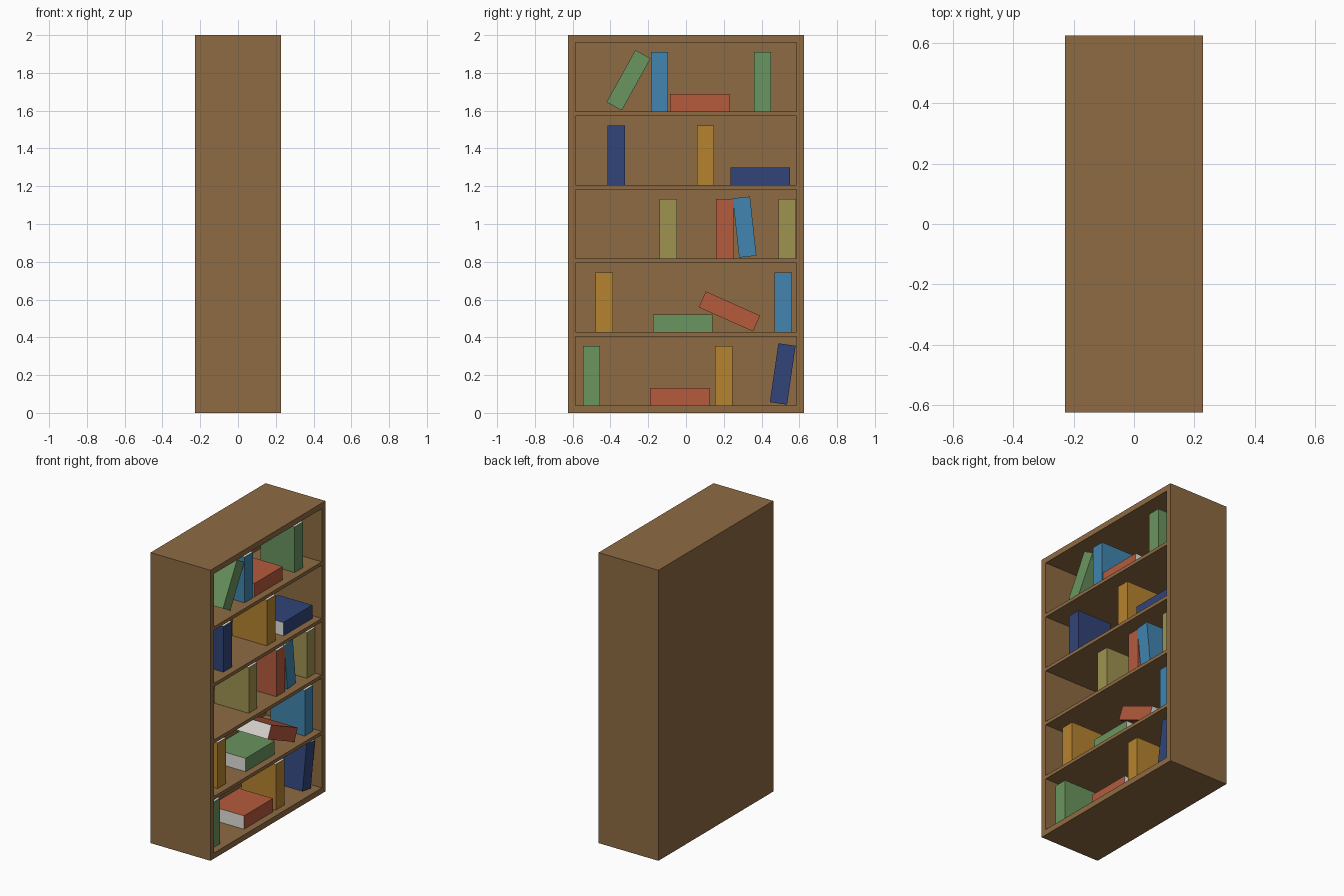
import bpy, bmesh
from math import radians
from mathutils import Matrix, Vector

if "Cube" in bpy.data.objects:
    bpy.data.objects.remove(bpy.data.objects["Cube"])

HX, HY, H = 0.228, 0.625, 2.0        # case half depth, half width, height
WALL, SHELF, BACK = 0.039, 0.0235, 0.03
ROWS = 5
CELL = (H - 2 * WALL - (ROWS - 1) * SHELF) / ROWS
THICK, TALL, DEEP, SPINE_X = 0.092, 0.315, 0.26, 0.18


def material(name, rgb):
    m = bpy.data.materials.new(name)
    m.diffuse_color = [(c / 255) ** 2.2 for c in rgb] + [1]
    m.use_nodes = True
    m.node_tree.nodes["Principled BSDF"].inputs["Base Color"].default_value = m.diffuse_color
    return m


MATS = {n: material(n, c) for n, c in {
    "wood": (140, 106, 68), "pages": (228, 225, 218), "green": (105, 147, 95),
    "blue": (67, 132, 174), "red": (180, 91, 63), "navy": (52, 70, 120),
    "gold": (180, 130, 50), "olive": (157, 145, 81)}.items()}


def add_object(name, bm, mats):
    me = bpy.data.meshes.new(name)
    bm.to_mesh(me)
    bm.free()
    for m in mats:
        me.materials.append(MATS[m])
    ob = bpy.data.objects.new(name, me)
    bpy.context.collection.objects.link(ob)
    return ob


def floor(row):
    return WALL + row * (CELL + SHELF)


def bookcase():
    # Front frame as a grid of cells, open cells pushed in, rim pulled back
    ys = [-HY, -HY + WALL, HY - WALL, HY]
    zs = [0] + [z for r in range(ROWS) for z in (floor(r), floor(r) + CELL)] + [H]
    bm = bmesh.new()
    v = [[bm.verts.new((HX, y, z)) for y in ys] for z in zs]
    pockets = []
    for i in range(len(zs) - 1):
        for j in range(3):
            f = bm.faces.new((v[i][j], v[i][j + 1], v[i + 1][j + 1], v[i + 1][j]))
            if i % 2 and j == 1:
                pockets.append(f)
    rim = [e for e in bm.edges if e.is_boundary]
    ret = bmesh.ops.extrude_edge_only(bm, edges=rim)
    for g in ret["geom"]:
        if isinstance(g, bmesh.types.BMVert):
            g.co.x = -HX
    bmesh.ops.holes_fill(bm, edges=[e for e in bm.edges if e.is_boundary], sides=0)
    for f in bmesh.ops.extrude_discrete_faces(bm, faces=pockets)["faces"]:
        for w in f.verts:
            w.co.x = -HX + BACK
    bmesh.ops.remove_doubles(bm, verts=bm.verts, dist=1e-5)
    bmesh.ops.recalc_face_normals(bm, faces=bm.faces)
    bmesh.ops.dissolve_limit(bm, angle_limit=radians(1), verts=bm.verts, edges=bm.edges)
    add_object("bookcase", bm, ["wood"])


def book(name, colour, y, z, lean=0):
    # Coloured covers and spine; page block shows on top, bottom and fore edge
    bm = bmesh.new()
    bmesh.ops.create_cube(bm, size=1, matrix=Matrix.Diagonal((DEEP, THICK, TALL, 1)))
    for f in bm.faces:
        if abs(f.normal.z) > 0.5 or f.normal.x < -0.5:
            f.material_index = 1
    ob = add_object(name, bm, [colour, "pages"])
    ob.location = Vector((SPINE_X - DEEP / 2, y, z))
    ob.rotation_euler.x = -radians(lean)


bookcase()

# Upright and flat books: (row, colour, y centre)
upright = [(4, "blue", -0.14), (4, "green", 0.405), (3, "navy", -0.37), (3, "gold", 0.103),
           (2, "olive", -0.094), (2, "red", 0.206), (2, "olive", 0.537),
           (1, "gold", -0.432), (1, "blue", 0.515), (0, "green", -0.5), (0, "gold", 0.2)]
flat = [(4, "red", 0.072), (3, "navy", 0.394), (1, "green", -0.016), (0, "red", -0.034)]
for i, (row, colour, y) in enumerate(upright):
    book(f"upright_book_{i + 1}", colour, y, floor(row) + TALL / 2)
for i, (row, colour, y) in enumerate(flat):
    book(f"flat_book_{i + 1}", colour, y, floor(row) + THICK / 2, 90)

# Leaning books: (colour, y centre, z centre, degrees towards +y)
leaning = [("green", -0.304, 1.761, 29), ("blue", 0.31, 0.984, -6.2),
           ("red", 0.23, 0.537, 114), ("navy", 0.512, 0.206, 8.2)]
for i, args in enumerate(leaning):
    book(f"leaning_book_{i + 1}", *args)
